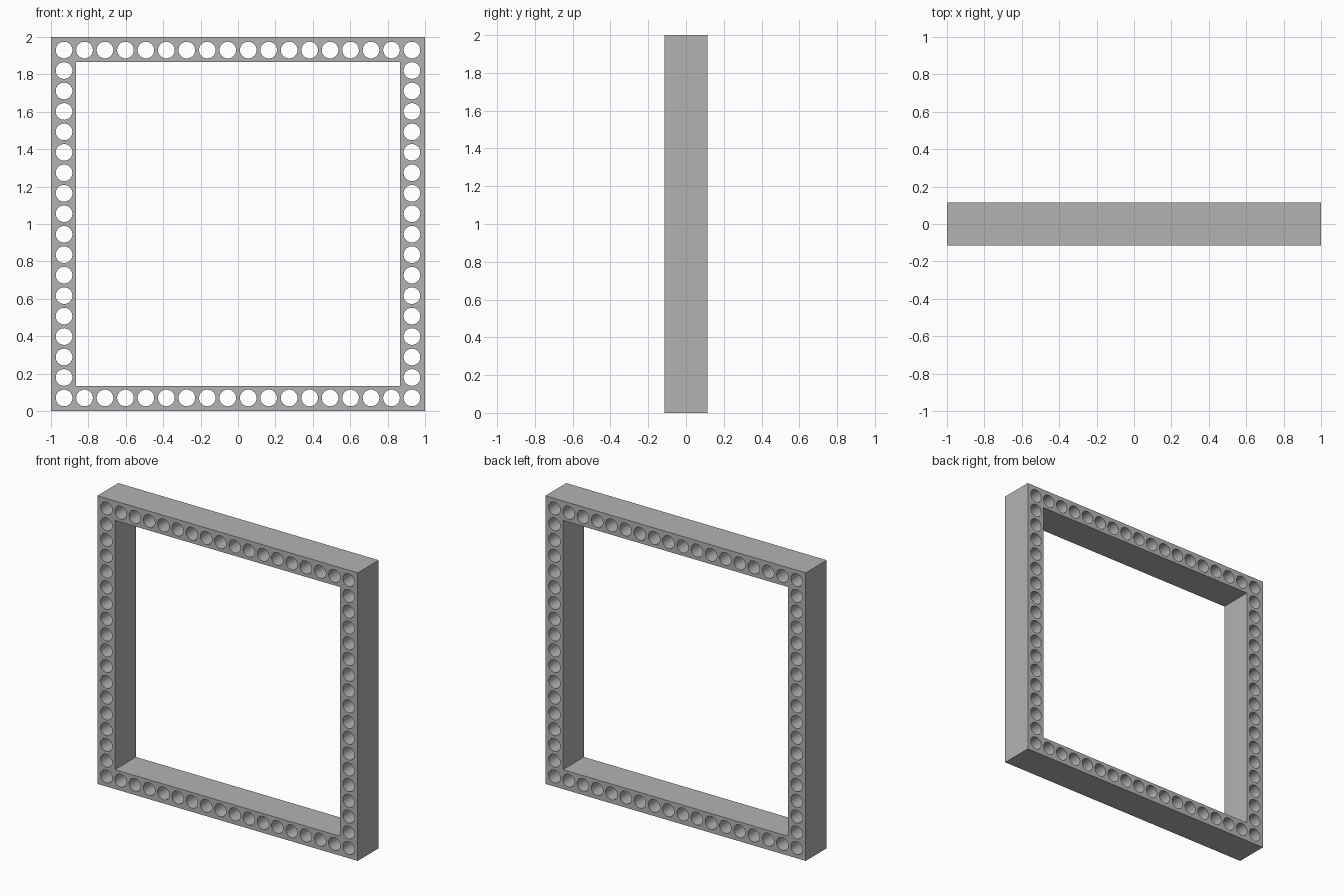
import bpy, bmesh, math

if "Cube" in bpy.data.objects:
    bpy.data.objects.remove(bpy.data.objects["Cube"])

HALF, INNER, DEPTH = 1.0, 0.865, 0.23
COUNT, REACH, RADIUS, SIDES = 18, 0.93, 0.0445, 32

grey = bpy.data.materials.new("grey")
grey.diffuse_color = (0.45, 0.45, 0.45, 1)
grey.use_nodes = True
grey.node_tree.nodes["Principled BSDF"].inputs["Base Color"].default_value = grey.diffuse_color

bm = bmesh.new()


def loop(points):
    """Closed outline in the front plane."""
    vs = [bm.verts.new((x, -DEPTH / 2, z + HALF)) for x, z in points]
    return [bm.edges.new((a, b)) for a, b in zip(vs, vs[1:] + vs[:1])]


def square(h):
    return loop([(-h, -h), (h, -h), (h, h), (-h, h)])


def circle(cx, cz):
    angles = [2 * math.pi * i / SIDES for i in range(SIDES)]
    return loop([(cx + RADIUS * math.cos(a), cz + RADIUS * math.sin(a)) for a in angles])


# square ring outline
edges = square(HALF) + square(INNER)

# row of round holes along all four sides, sharing the corner holes
steps = [-REACH + 2 * REACH * i / (COUNT - 1) for i in range(COUNT)]
for x in steps:
    for z in steps:
        if REACH - max(abs(x), abs(z)) < 1e-4:
            edges += circle(x, z)

# fill the perforated front face and extrude it through to the back
bmesh.ops.triangle_fill(bm, edges=edges, use_beauty=True, normal=(0, -1, 0))
res = bmesh.ops.extrude_face_region(bm, geom=bm.faces[:], use_keep_orig=True)
moved = [g for g in res["geom"] if isinstance(g, bmesh.types.BMVert)]
bmesh.ops.translate(bm, verts=moved, vec=(0, DEPTH, 0))
bmesh.ops.recalc_face_normals(bm, faces=bm.faces[:])

mesh = bpy.data.meshes.new("perforated_frame")
bm.to_mesh(mesh)
bm.free()
mesh.materials.append(grey)
frame = bpy.data.objects.new("perforated_frame", mesh)
bpy.context.collection.objects.link(frame)

# smooth hole walls, sharp rims
bpy.context.view_layer.objects.active = frame
frame.select_set(True)
bpy.ops.object.shade_smooth_by_angle(angle=math.radians(30))
